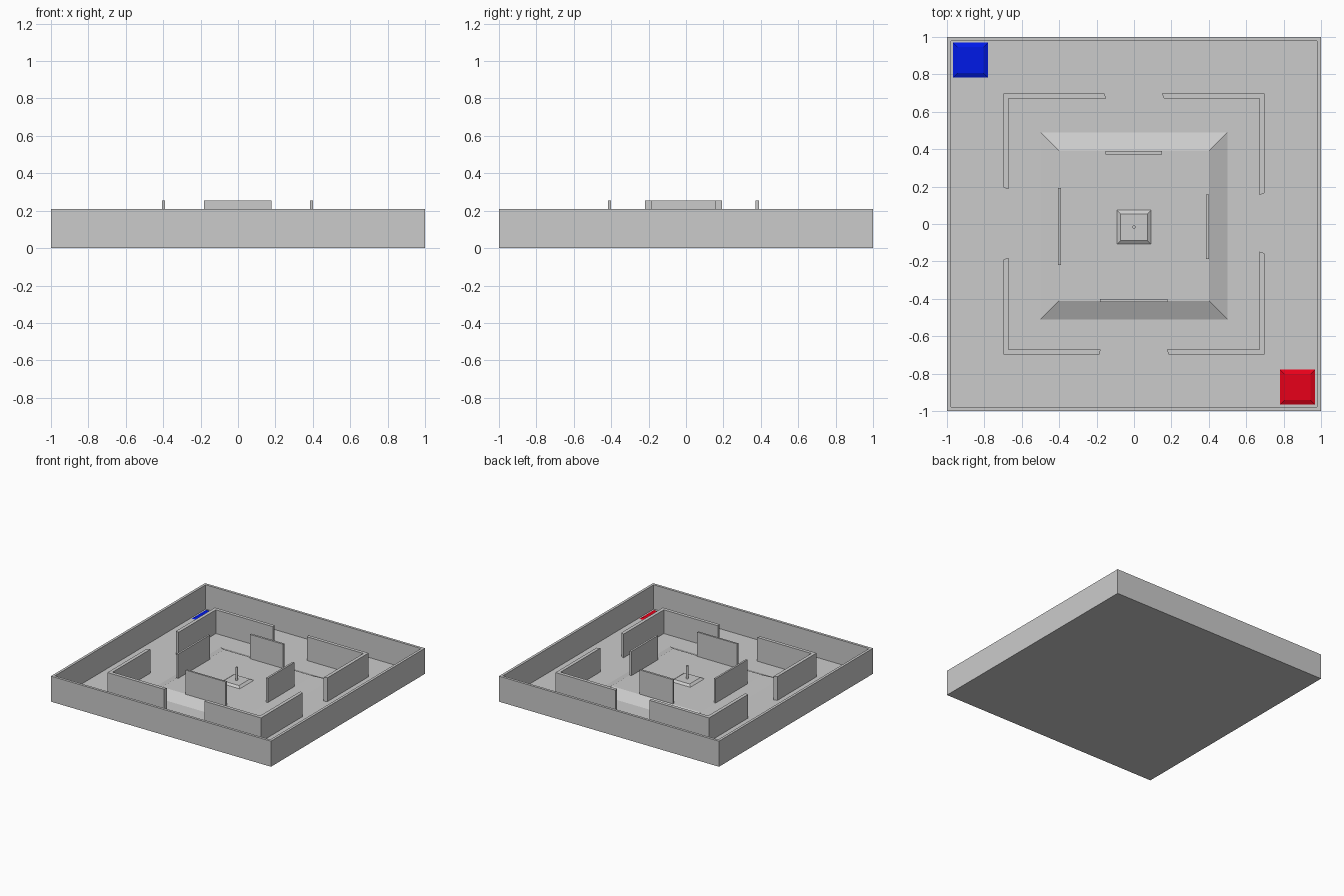
import bpy, bmesh

if "Cube" in bpy.data.objects:
    bpy.data.objects.remove(bpy.data.objects["Cube"])

FLOOR, DECK = 0.01, 0.056
RIM, WALL_TOP, INNER_TOP = 0.21, 0.205, 0.255


def finish(name, bm, color=None):
    bmesh.ops.recalc_face_normals(bm, faces=bm.faces)
    me = bpy.data.meshes.new(name)
    bm.to_mesh(me)
    bm.free()
    ob = bpy.data.objects.new(name, me)
    bpy.context.collection.objects.link(ob)
    if color:
        mat = bpy.data.materials.new(name + "_paint")
        mat.diffuse_color = color
        mat.use_nodes = True
        mat.node_tree.nodes["Principled BSDF"].inputs["Base Color"].default_value = mat.diffuse_color
        me.materials.append(mat)
    return ob


def prism(name, pts, z0, z1):
    """Extrude a flat outline from z0 to z1."""
    bm = bmesh.new()
    face = bm.faces.new([bm.verts.new((x, y, z0)) for x, y in pts])
    ext = bmesh.ops.extrude_face_region(bm, geom=[face])["geom"]
    for v in ext:
        if isinstance(v, bmesh.types.BMVert):
            v.co.z = z1
    return finish(name, bm)


def rect(x0, x1, y0, y1):
    return [(x0, y0), (x1, y0), (x1, y1), (x0, y1)]


def frustum(name, cx, cy, base, top, z0, z1, color=None):
    """Square block with sloped sides; base and top are half widths."""
    bm = bmesh.new()
    lo, hi = [[bm.verts.new((cx + x, cy + y, z)) for x, y in rect(-h, h, -h, h)]
              for h, z in ((base, z0), (top, z1))]
    bm.faces.new(lo)
    bm.faces.new(hi)
    for i in range(4):
        j = (i + 1) % 4
        bm.faces.new((lo[i], lo[j], hi[j], hi[i]))
    return finish(name, bm, color)


# Open tray: base block with the top inset and pushed down to the floor
bm = bmesh.new()
bmesh.ops.create_cube(bm, size=1)
for v in bm.verts:
    v.co = (v.co.x * 2, v.co.y * 2, (v.co.z + 0.5) * RIM)
top = max(bm.faces, key=lambda f: f.calc_center_median().z)
bmesh.ops.inset_region(bm, faces=[top], thickness=0.03)
ext = bmesh.ops.extrude_face_region(bm, geom=[top])["geom"]
bmesh.ops.delete(bm, geom=[top], context='FACES_ONLY')
for v in ext:
    if isinstance(v, bmesh.types.BMVert):
        v.co.z = FLOOR
finish("arena_tray", bm)

# L-shaped corner walls: (x sign, y sign, gap end on x run, gap end on y run)
O, I = 0.698, 0.67
for name, sx, sy, gx, gy in (("back_left", -1, 1, 0.15, 0.185),
                             ("back_right", 1, 1, 0.16, 0.155),
                             ("front_left", -1, -1, 0.178, 0.18),
                             ("front_right", 1, -1, 0.177, 0.147)):
    back_gx = gx - 0.01 if (sx, sy) == (1, 1) else gx + 0.007
    pts = [(gx, I), (I, I), (I, gy), (O, gy + 0.01), (O, O), (back_gx, O)]
    prism(name + "_corner_wall", [(sx * x, sy * y) for x, y in pts],
          FLOOR, WALL_TOP)

# Raised platform with sloped sides
frustum("platform", 0, -0.01, 0.5, 0.402, FLOOR, DECK)

# Screens standing on the platform edges
for side, r in (("left", (-0.405, -0.39, -0.22, 0.193)),
                ("right", (0.385, 0.401, -0.186, 0.158)),
                ("back", (-0.153, 0.15, 0.372, 0.389)),
                ("front", (-0.183, 0.18, -0.417, -0.402))):
    prism(side + "_screen", rect(*r), DECK, INNER_TOP)

# Central plinth and post
frustum("plinth", 0, -0.017, 0.091, 0.071, DECK, 0.07)
bm = bmesh.new()
bmesh.ops.create_cone(bm, cap_ends=True, segments=12, radius1=0.009,
                      radius2=0.009, depth=0.106)
bmesh.ops.translate(bm, verts=bm.verts, vec=(0, -0.017, 0.123))
finish("post", bm)

# Coloured pads in opposite corners
frustum("blue_pad", -0.874, 0.876, 0.094, 0.07, FLOOR, 0.022, (0.0, 0.01, 0.8, 1))
frustum("red_pad", 0.874, -0.872, 0.094, 0.07, FLOOR, 0.022, (0.8, 0.0, 0.01, 1))
